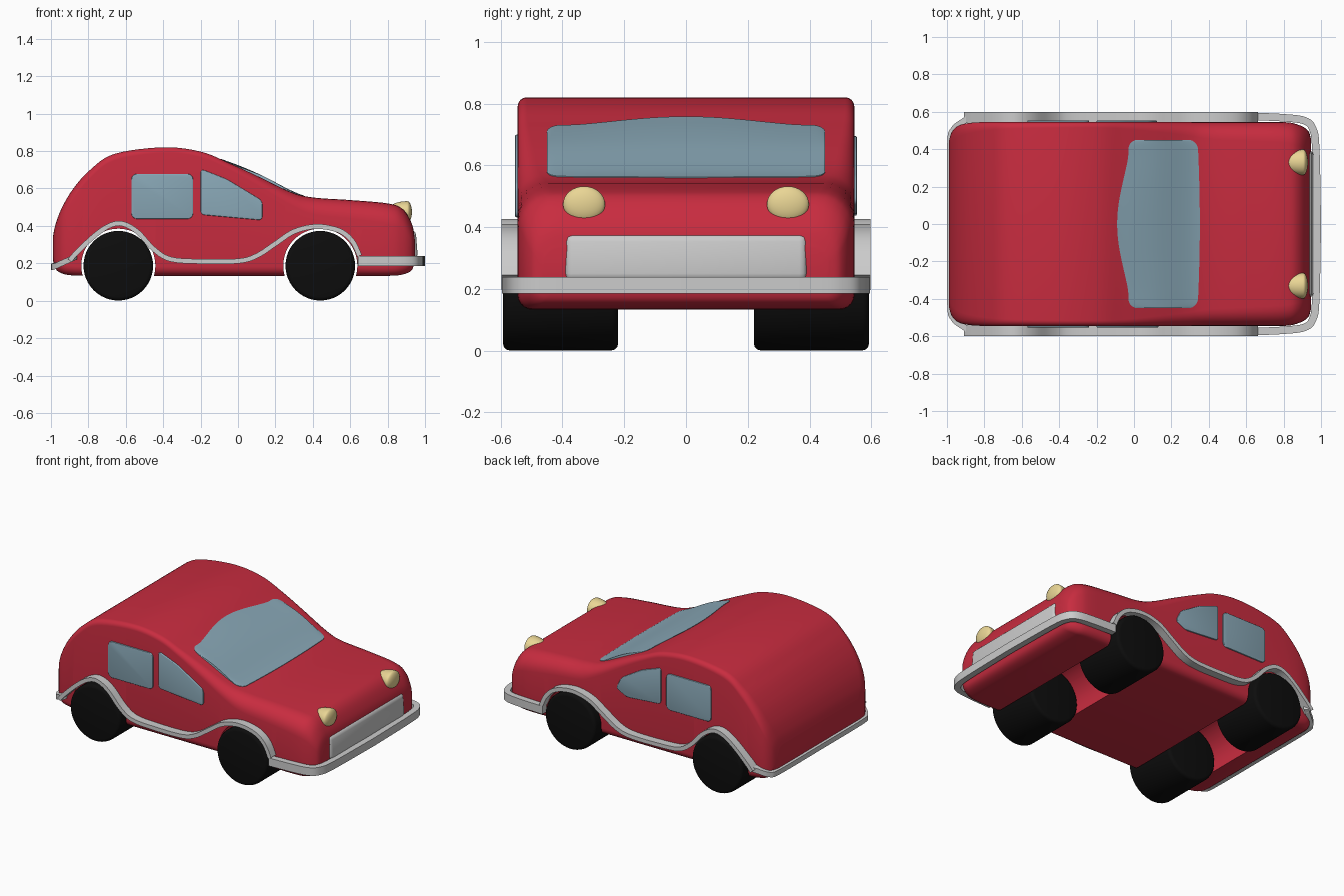
import bpy, bmesh, math
from mathutils import Vector

if "Cube" in bpy.data.objects:
    bpy.data.objects.remove(bpy.data.objects["Cube"])


def material(name, rgb):
    m = bpy.data.materials.new(name)
    m.diffuse_color = (*rgb, 1)
    m.use_nodes = True
    m.node_tree.nodes["Principled BSDF"].inputs["Base Color"].default_value = m.diffuse_color
    return m


RED = material("red_paint", (0.58, 0.025, 0.05))
GLASS = material("blue_glass", (0.25, 0.39, 0.47))
YELLOW = material("lamp_yellow", (0.82, 0.67, 0.3))
BLACK = material("rubber_black", (0.004, 0.004, 0.004))


def finish(name, bm, mat=None, bevel=0, angle=40):
    bmesh.ops.recalc_face_normals(bm, faces=bm.faces)
    me = bpy.data.meshes.new(name)
    bm.to_mesh(me)
    bm.free()
    ob = bpy.data.objects.new(name, me)
    bpy.context.collection.objects.link(ob)
    if mat:
        me.materials.append(mat)
    bpy.ops.object.select_all(action='DESELECT')
    ob.select_set(True)
    bpy.context.view_layer.objects.active = ob
    if bevel:
        b = ob.modifiers.new("bevel", 'BEVEL')
        b.width, b.segments = bevel, 3
        bpy.ops.object.modifier_apply(modifier="bevel")
    bpy.ops.object.shade_smooth_by_angle(angle=math.radians(angle))
    return ob


def spline(keys, n):
    """Catmull-Rom through tuples of any length."""
    k = [keys[0]] + list(keys) + [keys[-1]]
    out = []
    for i in range(1, len(k) - 2):
        for s in range(n):
            t = s / n
            out.append(tuple(0.5 * (2 * b + (c - a) * t + (2 * a - 5 * b + 4 * c - d) * t * t
                             + (3 * b - a - 3 * c + d) * t ** 3)
                             for a, b, c, d in zip(*k[i - 1:i + 3])))
    return out + [tuple(keys[-1])]


def bridge(bm, rings):
    """Skin closed rings and cap both ends."""
    vs = [[bm.verts.new(p) for p in r] for r in rings]
    for a, b in zip(vs, vs[1:]):
        for i in range(len(a)):
            j = (i + 1) % len(a)
            bm.faces.new((a[i], a[j], b[j], b[i]))
    bm.faces.new(vs[0])
    bm.faces.new(vs[-1])


def cylinder(bm, x, z, r, y0, y1, seg=48):
    ring = [(x + r * math.cos(2 * math.pi * i / seg), z + r * math.sin(2 * math.pi * i / seg))
            for i in range(seg)]
    bridge(bm, [[(px, y, pz) for px, pz in ring] for y in (y0, y1)])


# Body stations: x, top, bottom, half width, top edge radius
stations = spline([
    (-0.99, .34, .22, .44, .05), (-0.975, .41, .17, .49, .06), (-0.94, .50, .145, .525, .06),
    (-0.88, .60, .135, .54, .055), (-0.79, .70, .133, .545, .045), (-0.66, .785, .133, .545, .035),
    (-0.4, .82, .133, .545, .03), (-0.2, .797, .133, .545, .03), (-0.05, .737, .133, .545, .035),
    (.1, .668, .133, .545, .05), (.28, .582, .133, .545, .07), (.4, .552, .133, .545, .09),
    (.6, .538, .133, .545, .1), (.8, .52, .133, .545, .11), (.88, .49, .14, .53, .11),
    (.93, .41, .165, .50, .09), (.945, .33, .22, .46, .05)], 6)


def section(x, top, bot, w, r):
    rb = min(.05, .45 * (top - bot))
    r = min(r, .45 * (top - bot))
    pts = []
    for sy, sz, rad, a0 in ((1, 1, r, 0), (-1, 1, r, 90), (-1, -1, rb, 180), (1, -1, rb, 270)):
        cz = top - rad if sz > 0 else bot + rad
        for i in range(7):
            a = math.radians(a0 + 15 * i)
            pts.append((x, sy * (w - rad) + rad * math.cos(a), cz + rad * math.sin(a)))
    return pts


bm = bmesh.new()
bridge(bm, [section(*s) for s in stations])
body = finish("car_body", bm, RED)

# Wheel arches cut through the body
AXLES = (("rear", -0.64), ("front", 0.44))
for label, x in AXLES:
    bm = bmesh.new()
    cylinder(bm, x, .187, .198, -0.8, 0.8, 64)
    cutter = finish("arch_cutter", bm, RED)
    cutter.hide_render = True
    m = body.modifiers.new("arch", 'BOOLEAN')
    m.operation, m.solver, m.object = 'DIFFERENCE', 'EXACT', cutter
    bpy.context.view_layer.objects.active = body
    bpy.ops.object.modifier_apply(modifier="arch")
    bpy.data.objects.remove(cutter)
bpy.ops.object.select_all(action='DESELECT')
body.select_set(True)
bpy.context.view_layer.objects.active = body
bpy.ops.object.shade_smooth_by_angle(angle=math.radians(40))

# Wheels
for label, x in AXLES:
    for side, s in (("right", -1), ("left", 1)):
        bm = bmesh.new()
        cylinder(bm, x, .187, .186, s * .22, s * .592)
        for f in bm.faces:
            f.smooth = True
        bmesh.ops.recalc_face_normals(bm, faces=bm.faces)
        rims = [e for e in bm.edges if any(len(f.verts) > 4 for f in e.link_faces)]
        bmesh.ops.bevel(bm, geom=rims, offset=.02, segments=3, profile=.5, affect='EDGES')
        finish(f"{label}_{side}_wheel", bm, BLACK)


def strip(name, path, half, lo, hi, place, bevel=.009):
    """Rectangular bar: 2D path with thickness, extruded lo..hi on the third axis."""
    bm, rings = bmesh.new(), []
    for i, p in enumerate(path):
        d = (Vector(path[min(i + 1, len(path) - 1)]) - Vector(path[max(i - 1, 0)])).normalized()
        n = Vector((-d.y, d.x)) * half
        p = Vector(p)
        rings.append([place(*(p + n), lo), place(*(p + n), hi), place(*(p - n), hi), place(*(p - n), lo)])
    bridge(bm, rings)
    sharp = [e for e in bm.edges if e.calc_face_angle(0) > 1]
    bmesh.ops.recalc_face_normals(bm, faces=bm.faces)
    bmesh.ops.bevel(bm, geom=sharp, offset=bevel, segments=3, profile=.5, affect='EDGES')
    return finish(name, bm)


# Side trim flowing over both wheel arches
trim = spline([(-0.9, .215), (-0.86, .26), (-0.77, .345), (-0.69, .4), (-0.62, .412), (-0.54, .37),
               (-0.45, .275), (-0.36, .222), (-0.2, .21), (0, .212), (.1, .24), (.2, .305),
               (.3, .37), (.42, .397), (.54, .375), (.61, .32), (.65, .24)], 5)
for side, s in (("right", -1), ("left", 1)):
    strip(f"{side}_side_trim", trim, .013, .54, .598, lambda x, z, y, s=s: (x, s * y, z))


def mirrored(half_path):
    return half_path + [(x, -y) for x, y in reversed(half_path[:-1])]


# Bumpers
front = mirrored(spline([(.64, .575), (.8, .568), (.91, .553), (.955, .51), (.972, .4), (.98, 0)], 6))
strip("front_bumper", front, .02, .185, .238, lambda x, y, z: (x, y, z), .014)
rear = mirrored(spline([(-.87, .578), (-.91, .55), (-.965, .505), (-.983, .42), (-.984, 0)], 6))
strip("rear_bumper", rear, .016, .165, .198,
      lambda x, y, z: (x, y, z + .45 * max(0, x + .985)), .01)


# Side windows
def window(name, pts, s, radius):
    bm = bmesh.new()
    bm.faces.new([bm.verts.new((x, s * .525, z)) for x, z in pts])
    bmesh.ops.bevel(bm, geom=bm.verts[:], offset=radius, segments=4, profile=.5, affect='VERTICES')
    ext = bmesh.ops.extrude_face_region(bm, geom=bm.faces[:])
    moved = [v for v in ext["geom"] if isinstance(v, bmesh.types.BMVert)]
    bmesh.ops.translate(bm, verts=moved, vec=(0, s * .028, 0))
    finish(name, bm, GLASS, .004)


back_pane = [(-.57, .437), (-.24, .437), (-.24, .678), (-.57, .678)]
front_panes = {-1: [(-.2, .46), (.13, .43), (.13, .535), (-.06, .65), (-.2, .705)],
               1: [(-.2, .46), (.05, .44), (.13, .48), (.09, .56), (-.06, .65), (-.2, .7)]}
for side, s in (("right", -1), ("left", 1)):
    window(f"{side}_rear_window", back_pane, s, .03)
    window(f"{side}_front_window", front_panes[s], s, .02)


# Windscreen following the roof line
def top_at(x):
    for a, b in zip(stations, stations[1:]):
        if a[0] <= x <= b[0]:
            return a[1] + (b[1] - a[1]) * (x - a[0]) / (b[0] - a[0])


bm, rings = bmesh.new(), []
N, M = 48, 16
for j in range(N + 1):
    y = -.45 * math.cos(math.pi * j / N)
    d = max(0, (abs(y) - .40) / .05)
    c = .05 * (1 - math.sqrt(max(0, 1 - d * d)))
    x0 = -.03 - .06 * math.cos(math.pi / 2 * min(1, abs(y) / .37)) ** 1.3 + c
    x1 = .352 - .012 * (y / .45) ** 2 - c
    xs = [x0 + (x1 - x0) * i / M for i in range(M + 1)]
    up = [(x, y, top_at(x) + .003 + .012 * math.sin(math.pi * i / M)) for i, x in enumerate(xs)]
    rings.append(up + [(x, y, top_at(x) - .02) for x in reversed(xs)])
bridge(bm, rings)
finish("windscreen", bm, GLASS)

# Grille, leaning back towards the top
bm = bmesh.new()
bmesh.ops.create_cube(bm, size=1)
for v in bm.verts:
    x, y, z = v.co
    v.co = (.9 if x < 0 else (.962 if z < 0 else .95), y * .785, .225 if z < 0 else .378)
finish("grille", bm, None, .025)

# Headlamps: half teardrops with a softly domed front
for side, s in (("right", -1), ("left", 1)):
    bm = bmesh.new()
    bmesh.ops.create_uvsphere(bm, u_segments=32, v_segments=20, radius=1)
    for v in bm.verts:
        a, b, c = v.co
        v.co = (.905 + c * (.11 if c < 0 else .025), s * .33 + a * .068, .474 + b * .058)
    finish(f"{side}_headlamp", bm, YELLOW)
